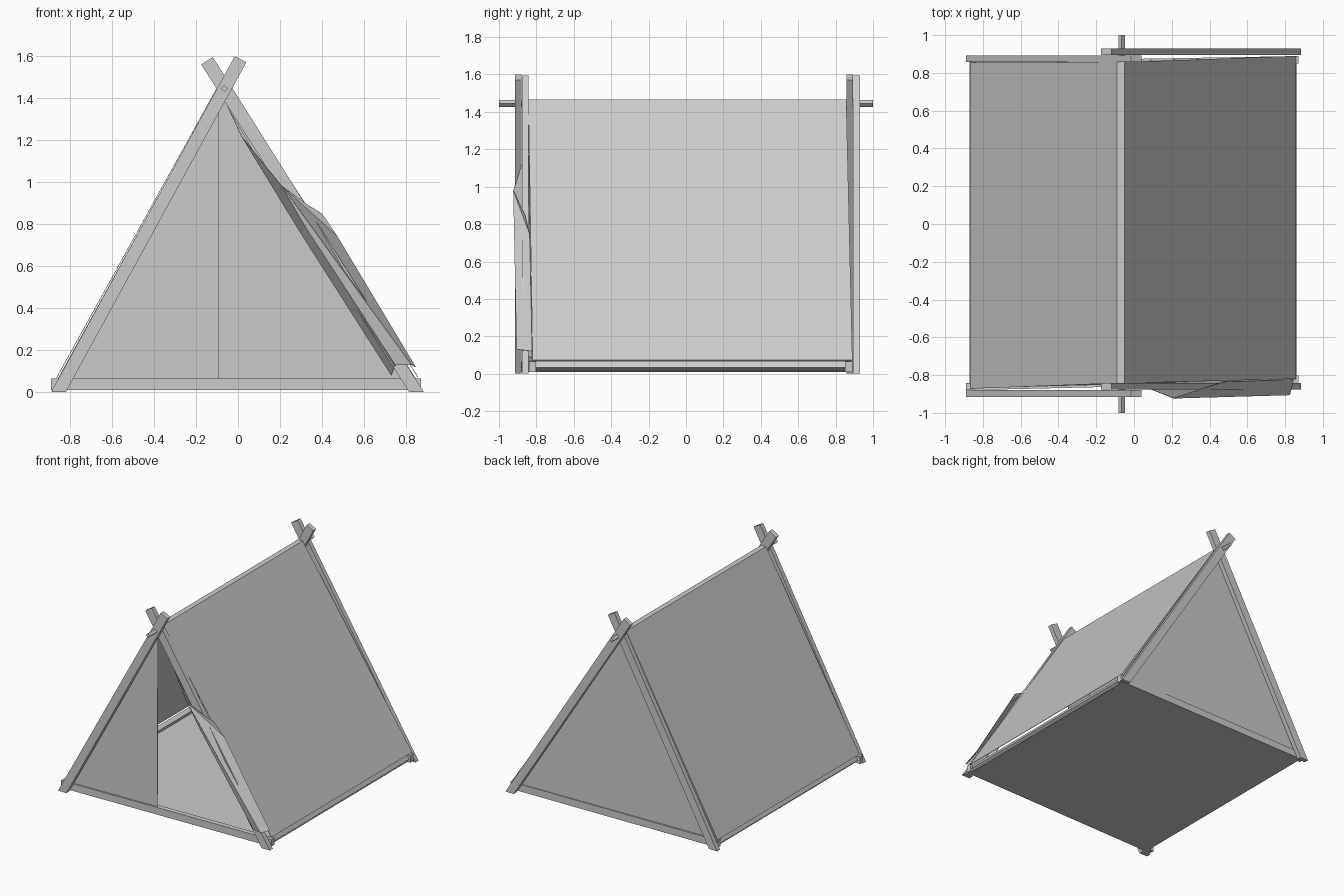
import bpy, bmesh, math
from mathutils import Vector

cube = bpy.data.objects.get("Cube")
if cube:
    bpy.data.objects.remove(cube, do_unlink=True)

grey = bpy.data.materials.new("plain_grey")
grey.use_nodes = True
COLOUR = (0.6, 0.6, 0.6, 1)
grey.diffuse_color = COLOUR
grey.node_tree.nodes["Principled BSDF"].inputs["Base Color"].default_value = COLOUR


def finish(name, bm, solid=True):
    if solid:
        bmesh.ops.recalc_face_normals(bm, faces=bm.faces)
    mesh = bpy.data.meshes.new(name)
    bm.to_mesh(mesh)
    bm.free()
    mesh.materials.append(grey)
    ob = bpy.data.objects.new(name, mesh)
    bpy.context.scene.collection.objects.link(ob)
    return ob


def sheet(name, points, faces, thickness=0.003):
    """Thin cloth made from a few points."""
    bm = bmesh.new()
    verts = [bm.verts.new(p) for p in points]
    for f in faces:
        bm.faces.new([verts[i] for i in f])
    ob = finish(name, bm)
    mod = ob.modifiers.new("cloth", "SOLIDIFY")
    mod.thickness = thickness
    mod.offset = 0
    return ob


def loft(name, start, end):
    """Solid bar between two matching end outlines."""
    bm = bmesh.new()
    a = [bm.verts.new(p) for p in start]
    b = [bm.verts.new(p) for p in end]
    bm.faces.new(a)
    bm.faces.new(b[::-1])
    n = len(a)
    for i in range(n):
        bm.faces.new((a[i], b[i], b[(i + 1) % n], a[(i + 1) % n]))
    return finish(name, bm)


def pole(name, outline, y0, y1):
    return loft(name, [(x, y0, z) for x, z in outline], [(x, y1, z) for x, z in outline])


def bar(name, p, q, width, height, roll=0):
    """Rectangular bar from p to q, rolled about its length."""
    p, q = Vector(p), Vector(q)
    d = (q - p).normalized()
    side = d.cross(Vector((0, 0, 1))).normalized()
    up = side.cross(d)
    c, s = math.cos(roll), math.sin(roll)
    u, v = (side * c + up * s) * width / 2, (up * c - side * s) * height / 2
    ring = [u + v, v - u, -u - v, u - v]
    return loft(name, [p + r for r in ring], [q + r for r in ring])


# Crossed poles at both ends
right_leaning = [(-0.89, 0), (-0.82, 0), (0.04, 1.57), (-0.015, 1.6)]
left_leaning = [(0.885, 0), (0.815, 0), (-0.175, 1.56), (-0.12, 1.595)]
pole("front_right_pole", right_leaning, -0.915, -0.879)
pole("front_left_pole", left_leaning, -0.877, -0.841)
pole("back_right_pole", right_leaning, 0.857, 0.892)
pole("back_left_pole", left_leaning, 0.894, 0.929)

# Ridge pole through the crossings
bar("ridge_pole", (-0.065, -1, 1.445), (-0.065, 1, 1.445), 0.025, 0.025, math.pi / 4)

# Base rails, the end ones slightly skewed
bar("front_rail", (-0.89, -0.861, 0.038), (0.87, -0.82, 0.038), 0.038, 0.055)
bar("back_rail", (-0.87, 0.84, 0.038), (0.87, 0.87, 0.038), 0.038, 0.055)
bar("left_rail", (0.835, -0.82, 0.041), (0.835, 0.87, 0.041), 0.034, 0.04, math.radians(30))
bar("right_rail", (-0.845, -0.86, 0.041), (-0.845, 0.84, 0.041), 0.034, 0.04, math.radians(-30))

# Roof cloth folded over the ridge
FRONT, BACK = -0.843, 0.857
sheet("roof_cloth", [
    (-0.865, -0.872, 0.066), (-0.09, FRONT, 1.466), (-0.05, FRONT, 1.466), (0.857, -0.82, 0.072),
    (-0.865, 0.855, 0.066), (-0.09, BACK, 1.466), (-0.05, BACK, 1.466), (0.857, 0.89, 0.072),
], [(i, i + 1, i + 5, i + 4) for i in range(3)])

# Ground cloth
sheet("floor_cloth", [(-0.85, -0.86, 0.012), (0.845, -0.82, 0.012),
                      (0.845, 0.87, 0.012), (-0.85, 0.84, 0.012)], [range(4)])

# End walls
sheet("back_wall", [(-0.86, 0.845, 0.06), (0.85, 0.882, 0.06),
                    (-0.05, 0.852, 1.46), (-0.09, 0.852, 1.46)], [range(4)])
sheet("closed_door_flap", [(-0.86, -0.868, 0.06), (-0.09, -0.848, 0.06),
                           (-0.09, -0.843, 1.46)], [range(3)])

# Open flap: hinge strip, fold band and wing turned back over the pole
sheet("open_door_flap", [
    (-0.05, -0.842, 1.36), (0.015, -0.845, 1.22), (0.30, -0.835, 0.755), (0.73, -0.825, 0.08),
    (0.21, -0.923, 0.98), (0.32, -0.913, 0.79), (0.75, -0.885, 0.13),
    (0.825, -0.905, 0.13), (0.845, -0.822, 0.12),
    (0.47, -0.835, 0.745), (0.40, -0.86, 0.85), (0.32, -0.885, 0.90),
], [(0, 1, 2), (1, 4, 2), (2, 4, 5), (2, 5, 6, 3),
    (4, 7, 6, 5), (4, 9, 8, 7), (4, 11, 10, 9)])
